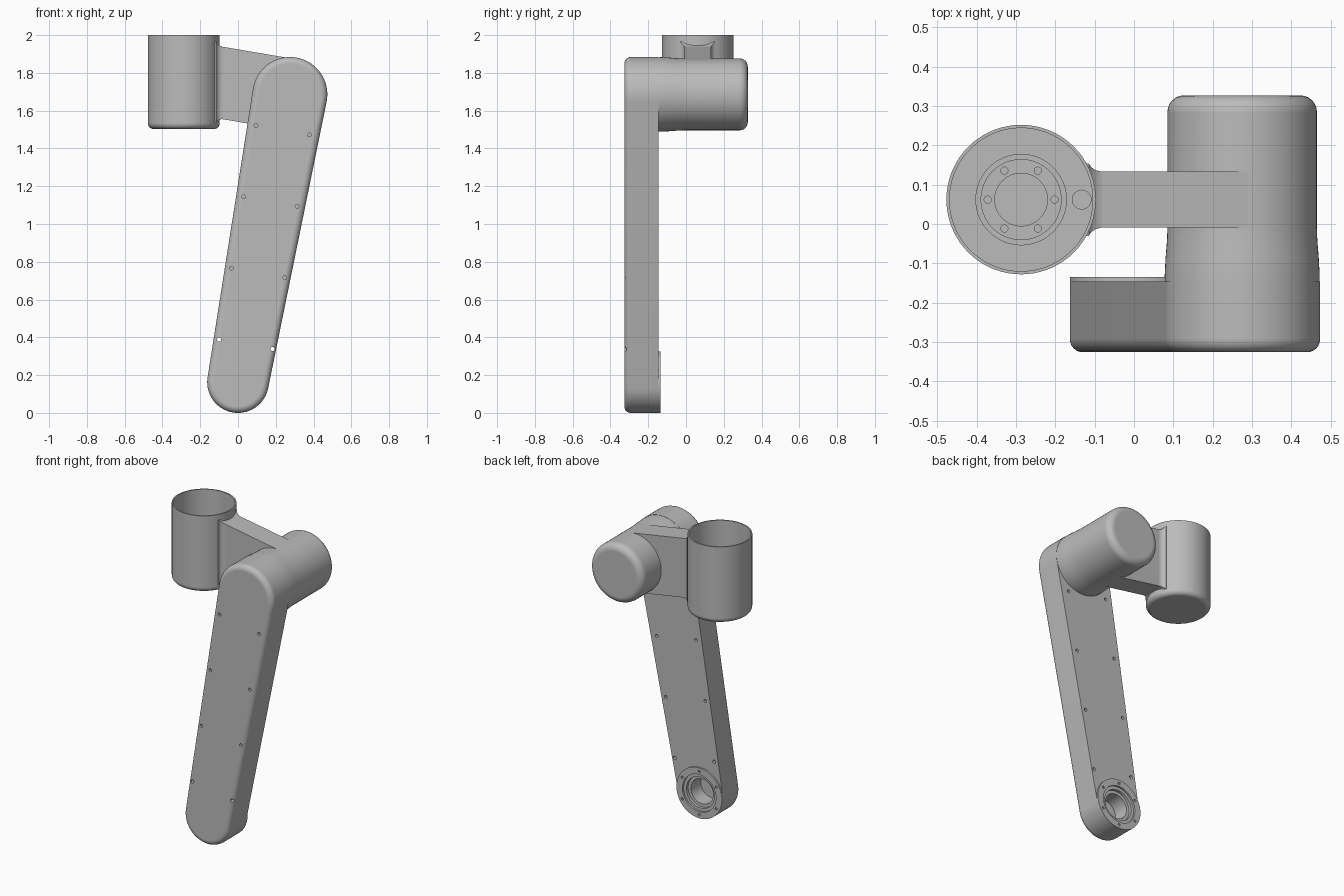
import bpy, bmesh
from math import sin, cos, pi, acos, atan2, hypot
from mathutils import Matrix, Vector

cube = bpy.data.objects.get("Cube")
if cube:
    bpy.data.objects.remove(cube)

grey = bpy.data.materials.new("plain grey")
grey.use_nodes = True
COLOUR = (0.5, 0.5, 0.5, 1)
grey.diffuse_color = COLOUR
grey.node_tree.nodes["Principled BSDF"].inputs["Base Color"].default_value = COLOUR

TO_Y = Matrix.Rotation(-pi / 2, 4, 'X')      # turns a z axis into a y axis
SEGMENTS = 72


def make_object(name, bm):
    bmesh.ops.recalc_face_normals(bm, faces=bm.faces)
    mesh = bpy.data.meshes.new(name)
    bm.to_mesh(mesh)
    bm.free()
    mesh.materials.append(grey)
    obj = bpy.data.objects.new(name, mesh)
    bpy.context.collection.objects.link(obj)
    return obj


def loft(name, rings):
    """Skin a row of equal closed rings and cap both ends."""
    bm = bmesh.new()
    rows = [[bm.verts.new(p) for p in ring] for ring in rings]
    n = len(rows[0])
    for a, b in zip(rows, rows[1:]):
        for i in range(n):
            j = (i + 1) % n
            bm.faces.new((a[i], a[j], b[j], b[i]))
    bm.faces.new(rows[0])
    bm.faces.new(rows[-1])
    return make_object(name, bm)


def lathe(name, profile, centre, turn=Matrix()):
    """Revolve (radius, height) points about an axis through centre."""
    place = Matrix.Translation(centre) @ turn
    angles = [2 * pi * i / SEGMENTS for i in range(SEGMENTS)]
    return loft(name, [[place @ Vector((r * cos(a), r * sin(a), h)) for a in angles]
                       for r, h in profile])


def fillet(r, end, size, side, steps=6):
    """Rounded rim of radius r whose flat cap lies at height end."""
    arc = [(r - size + size * cos(t), end + side * size * (sin(t) - 1))
           for t in (pi / 2 * i / steps for i in range(steps + 1))]
    return [(r, end - side * (size + 0.002))] + arc + [(r - size - 0.002, end)]


def cut(obj, holes):
    """Subtract cylinders given as (centre, radius, length, turn)."""
    bm = bmesh.new()
    for centre, radius, length, turn in holes:
        bmesh.ops.create_cone(bm, cap_ends=True, segments=32 if radius < 0.1 else SEGMENTS,
                              radius1=radius, radius2=radius, depth=length,
                              matrix=Matrix.Translation(centre) @ turn)
    cutter = make_object("cutter", bm)
    cutter.hide_render = True
    mod = obj.modifiers.new("holes", 'BOOLEAN')
    mod.operation = 'DIFFERENCE'
    mod.solver = 'EXACT'
    mod.object = cutter
    bpy.context.view_layer.objects.active = obj
    bpy.ops.object.modifier_apply(modifier=mod.name)
    bpy.data.objects.remove(cutter)


# Key positions
FOOT, FOOT_R = Vector((0, 0, 0.163)), 0.163
ELBOW, ELBOW_R = Vector((0.275, 0, 1.686)), 0.198
CUP = Vector((-0.287, 0.062, 0))
FRONT, BACK, BOSS = -0.326, -0.146, -0.135


# Long arm: tapered round-ended plate with a rounded front rim
def arm_outline(inset, y):
    dx, dz = ELBOW.x - FOOT.x, ELBOW.z - FOOT.z
    lean = atan2(dz, dx)
    spread = acos(-(ELBOW_R - FOOT_R) / hypot(dx, dz))
    points = []
    for c, r, start, sweep in ((ELBOW, ELBOW_R, lean - spread, 2 * spread),
                               (FOOT, FOOT_R, lean + spread, 2 * (pi - spread))):
        for i in range(37):
            a = start + sweep * i / 36
            points.append(Vector((c.x + (r - inset) * cos(a), y, c.z + (r - inset) * sin(a))))
    return points


rim = fillet(0, FRONT, 0.033, -1)
arm = loft("arm", [arm_outline(0, BACK)] + [arm_outline(-r, y) for r, y in rim])

# Screw holes along both edges; only the lowest pair goes right through
along = Vector((-0.065, 0, -0.378))
holes = [(FOOT + Vector((0, BACK, 0)), 0.13, 0.27, TO_Y)]
for top in (Vector((0.095, 0, 1.522)), Vector((0.378, 0, 1.472))):
    for k in range(4):
        spot = top + along * k
        if k == 3:
            holes.append((spot + Vector((0, -0.24, 0)), 0.011, 0.4, TO_Y))
        else:
            for y in (FRONT, BACK):
                holes.append((spot + Vector((0, y, 0)), 0.01, 0.03, TO_Y))
cut(arm, holes)

# Bearing socket in the foot of the arm, with a ring of screws
socket = lathe("bearing_socket", [
    (0.125, -0.28), (0.125, -0.15), (FOOT_R, -0.15), (FOOT_R, BOSS), (0.12, BOSS),
    (0.12, -0.147), (0.1, -0.147), (0.1, -0.165), (0.08, -0.165), (0.08, -0.265)],
    FOOT, TO_Y)
cut(socket, [(FOOT + Vector((0.14 * cos(a), BOSS, 0.14 * sin(a))), 0.008, 0.016, TO_Y)
             for a in (pi / 3 * i + pi / 6 for i in range(6))])

# Elbow barrel, flaring slightly where it meets the arm
barrel = lathe("elbow_barrel",
               [(0.196, -0.17), (0.197, -0.13), (0.195, -0.09), (0.191, -0.04), (0.19, -0.01)]
               + fillet(0.19, 0.327, 0.042, 1), ELBOW, TO_Y)

# Open cup with a stepped floor
cup = lathe("cup",
            fillet(0.19, 1.503, 0.03, -1)[::-1]
            + [(0.19, 2), (0.182, 2), (0.182, 1.56), (0.115, 1.56), (0.115, 1.555),
               (0.103, 1.555), (0.103, 1.56), (0.067, 1.56), (0.067, 1.545)], CUP)
floor = CUP + Vector((0, 0, 1.56))
cut(cup, [(floor + Vector((0.085 * cos(a), 0.085 * sin(a), 0)), 0.009, 0.03, Matrix())
          for a in (pi / 3 * i for i in range(6))]
    + [(floor + Vector((0.154, 0, 0)), 0.024, 0.04, Matrix())])

# Bracket between cup and barrel: edges tangent to the barrel, flared at the cup
normal = Vector((0.168, 0, 0.986)) * 0.189
slope = -normal.x / normal.z
high, low = ELBOW + normal, ELBOW - normal
sections = []
for x, half, grow in ((-0.17, 0.093, 0.022), (-0.115, 0.092, 0.02), (-0.108, 0.082, 0.011),
                      (-0.098, 0.075, 0.004), (-0.082, 0.071, 0), (-0.078, 0.071, 0),
                      (None, 0.071, 0)):
    ring = []
    for side, edge, sign in ((-1, high, 1), (1, high, 1), (1, low, -1), (-1, low, -1)):
        px = edge.x if x is None else x
        ring.append(Vector((px, CUP.y + side * half, edge.z + slope * (px - edge.x) + sign * grow)))
    sections.append(ring)
bracket = loft("bracket", sections)
cut(bracket, [(CUP + Vector((0, 0, 1.75)), 0.186, 1, Matrix())])

# Smooth shading with crisp edges
for obj in (arm, socket, barrel, cup, bracket):
    bpy.ops.object.select_all(action='DESELECT')
    obj.select_set(True)
    bpy.context.view_layer.objects.active = obj
    bpy.ops.object.shade_smooth_by_angle(angle=pi / 6)
